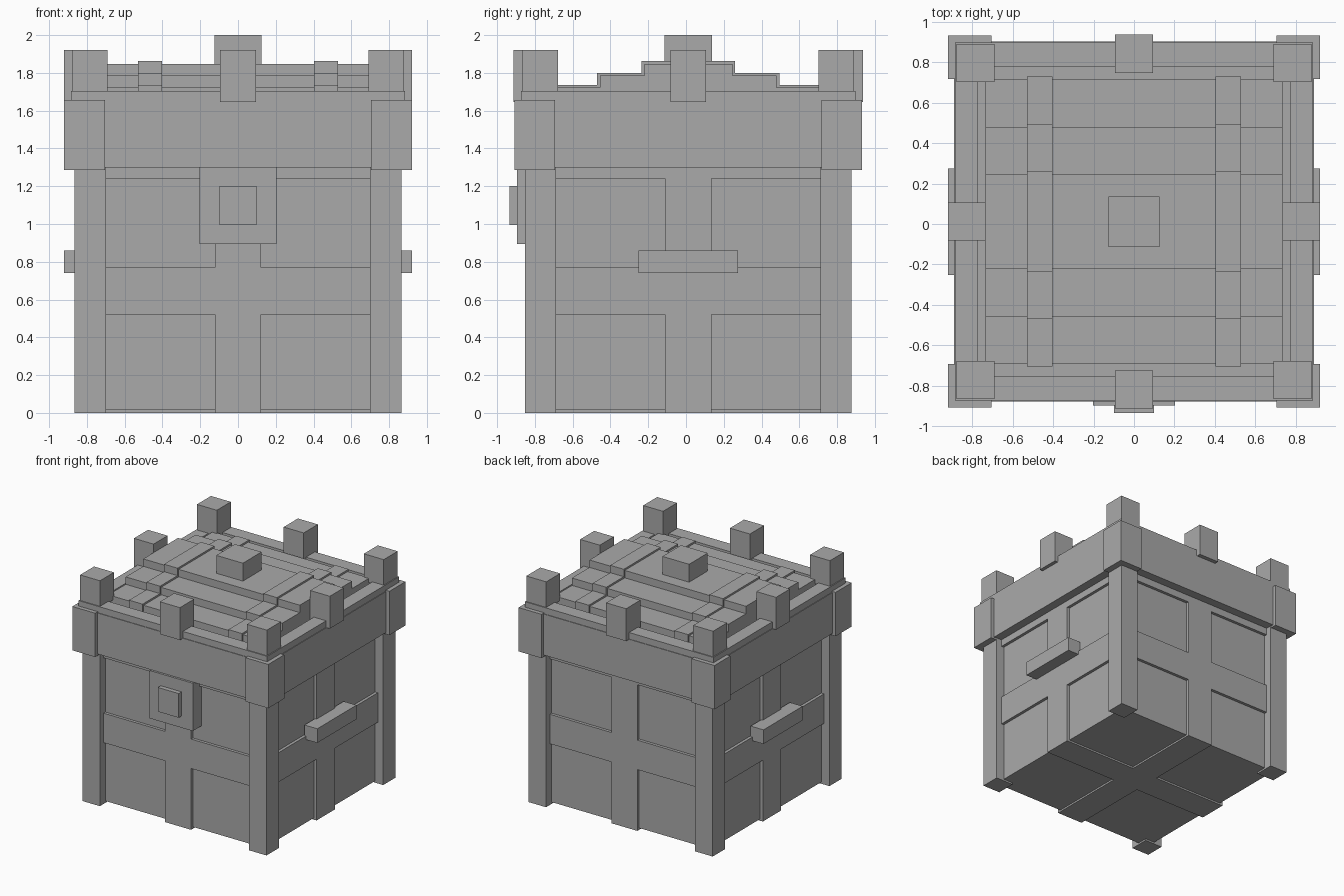
import bpy

if "Cube" in bpy.data.objects:
    bpy.data.objects.remove(bpy.data.objects["Cube"], do_unlink=True)

CY = 0.012  # depth centre of the chest

grey = bpy.data.materials.new("plain_grey")
grey.use_nodes = True
grey.diffuse_color = (0.4, 0.4, 0.4, 1)
grey.node_tree.nodes["Principled BSDF"].inputs["Base Color"].default_value = (0.4, 0.4, 0.4, 1)


def box(name, x, y, z):
    """Box from (min, max) spans; y is measured from the chest centre."""
    bpy.ops.mesh.primitive_cube_add(size=1)
    ob = bpy.context.object
    ob.name = name
    spans = (x, (y[0] + CY, y[1] + CY), z)
    for v in ob.data.vertices:
        v.co = [a + (c + 0.5) * (b - a) for c, (a, b) in zip(v.co, spans)]
    ob.data.materials.append(grey)
    return ob


def sym(r):
    return (-r, r)


def side(s, a, b):
    """Span from a to b on the positive or negative side."""
    return (a, b) if s > 0 else (-b, -a)


# Body core with raised bands running around it
PANEL, BAND, HALF = 0.79, 0.815, 0.122
box("body_panels", sym(PANEL), sym(PANEL), (0.015, 1.30))
box("front_back_band", sym(HALF), sym(BAND), (0, 1.28))
box("side_band", sym(BAND), sym(HALF), (0, 1.28))
box("middle_band", sym(BAND), sym(BAND), (0.52, 0.77))
box("upper_band", sym(BAND), sym(BAND), (1.24, 1.31))

# Rim of the lid
box("lid_rim", sym(0.89), sym(0.89), (1.30, 1.648))

# Corner legs, rim corner blocks and corner battlements
for sx, wx in ((-1, "right"), (1, "left")):
    for sy, wy in ((-1, "front"), (1, "back")):
        tag = f"{wy}_{wx}"
        box(f"leg_{tag}", side(sx, 0.70, 0.865), side(sy, 0.70, 0.865), (0, 1.30))
        box(f"rim_corner_{tag}", side(sx, 0.705, 0.92), side(sy, 0.705, 0.92), (1.285, 1.657))
        box(f"corner_post_{tag}", side(sx, 0.69, 0.877), side(sy, 0.69, 0.877), (1.69, 1.92))

# Upper frame, middle battlements and handles on each side
for s, wx, wy in ((-1, "right", "front"), (1, "left", "back")):
    box(f"frame_{wy}", sym(0.885), side(s, 0.765, 0.885), (1.64, 1.703))
    box(f"frame_{wx}", side(s, 0.77, 0.885), sym(0.77), (1.64, 1.703))
    box(f"middle_post_{wy}", sym(0.094), side(s, 0.735, 0.925), (1.645, 1.92))
    box(f"middle_post_{wx}", side(s, 0.735, 0.92), sym(0.094), (1.645, 1.92))
    box(f"handle_{wx}", side(s, 0.80, 0.92), sym(0.263), (0.74, 0.86))

# Stepped lid top with two straps following the steps
for i, (depth, top) in enumerate(((0.702, 1.722), (0.468, 1.785), (0.233, 1.848))):
    box(f"lid_step_{i + 1}", sym(0.735), sym(depth), (1.63, top))
    for s, word in ((-1, "right"), (1, "left")):
        box(f"strap_{word}_{i + 1}", side(s, 0.403, 0.53), sym(depth + 0.014), (1.64, top + 0.015))

box("top_knob", sym(0.125), sym(0.125), (1.83, 2.0))

# Lock on the front
box("lock_plate", sym(0.203), side(-1, 0.77, 0.908), (0.895, 1.301))
box("lock_button", sym(0.098), side(-1, 0.88, 0.947), (0.995, 1.20))
